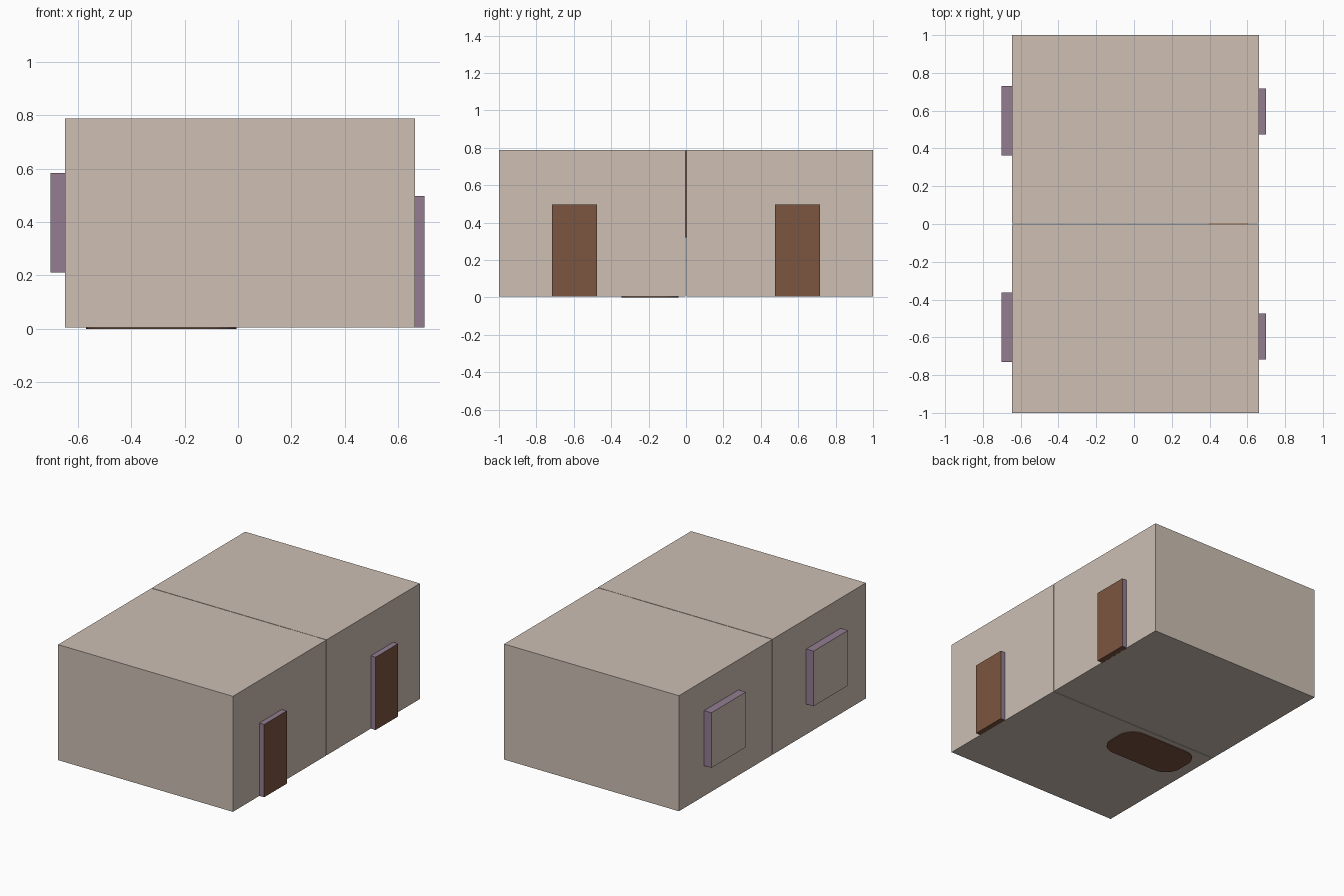
import bpy, bmesh, math

if "Cube" in bpy.data.objects:
    bpy.data.objects.remove(bpy.data.objects["Cube"])


def material(name, rgb):
    m = bpy.data.materials.new(name)
    lin = [(c / 255 / 12.92) if c < 11 else ((c / 255 + 0.055) / 1.055) ** 2.4 for c in rgb]
    m.diffuse_color = (*lin, 1)
    m.use_nodes = True
    m.node_tree.nodes["Principled BSDF"].inputs["Base Color"].default_value = m.diffuse_color
    return m


WALL = material("plaster beige", (205, 191, 180))
FRAME = material("mauve frame", (147, 125, 146))
WOOD = material("brown wood", (124, 86, 64))


def box(name, lo, hi, mats, face_rule=None):
    """Axis-aligned box; face_rule(normal) picks the material slot."""
    bm = bmesh.new()
    bmesh.ops.create_cube(bm, size=1)
    for v in bm.verts:
        v.co = [(a + b) / 2 + c * (b - a) for a, b, c in zip(lo, hi, v.co)]
    bm.normal_update()
    for f in bm.faces:
        f.material_index = face_rule(f.normal) if face_rule else 0
    return finish(name, bm, mats)


def finish(name, bm, mats):
    me = bpy.data.meshes.new(name)
    bm.to_mesh(me)
    bm.free()
    for m in mats:
        me.materials.append(m)
    ob = bpy.data.objects.new(name, me)
    bpy.context.collection.objects.link(ob)
    return ob


FLOOR = 0.005
# Two mirrored rooms, each with a door on the right and a window on the left
for side, label in ((-1, "front"), (1, "back")):
    def span(a, b):
        return sorted((side * a, side * b))

    y0, y1 = span(0.002, 1.0)
    box(label + "_room", (-0.647, y0, FLOOR), (0.662, y1, 0.787), [WALL])

    # door: brown leaf and sill, mauve jambs and head
    y0, y1 = span(0.475, 0.717)
    box(label + "_door", (0.655, y0, FLOOR), (0.698, y1, 0.498), [FRAME, WOOD],
        lambda n: 1 if n.x > 0.5 or n.z < -0.5 else 0)

    # window: mauve surround with a wall-coloured pane
    y0, y1 = span(0.362, 0.73)
    box(label + "_window", (-0.702, y0, 0.21), (-0.64, y1, 0.583), [FRAME, WALL],
        lambda n: 1 if n.x < -0.5 else 0)

# thin panel hung inside the gap between the rooms
box("gap_panel", (0.40, -0.0015, 0.32), (0.60, 0.0015, 0.786), [WOOD])

# rounded mat under the front room
bm = bmesh.new()
cx, cy, hx, hy, r = -0.287, -0.192, 0.282, 0.152, 0.11
ring = []
for k in range(4):
    sx, sy = ((1, 1), (-1, 1), (-1, -1), (1, -1))[k]
    for i in range(7):
        a = math.radians(90 * k + 15 * i)
        ring.append(bm.verts.new((cx + sx * (hx - r) + r * math.cos(a),
                                  cy + sy * (hy - r) + r * math.sin(a), 0)))
face = bm.faces.new(ring)
ext = bmesh.ops.extrude_face_region(bm, geom=[face])
for v in ext["geom"]:
    if isinstance(v, bmesh.types.BMVert):
        v.co.z = FLOOR + 0.002
bmesh.ops.recalc_face_normals(bm, faces=bm.faces)
finish("floor_mat", bm, [WOOD])
